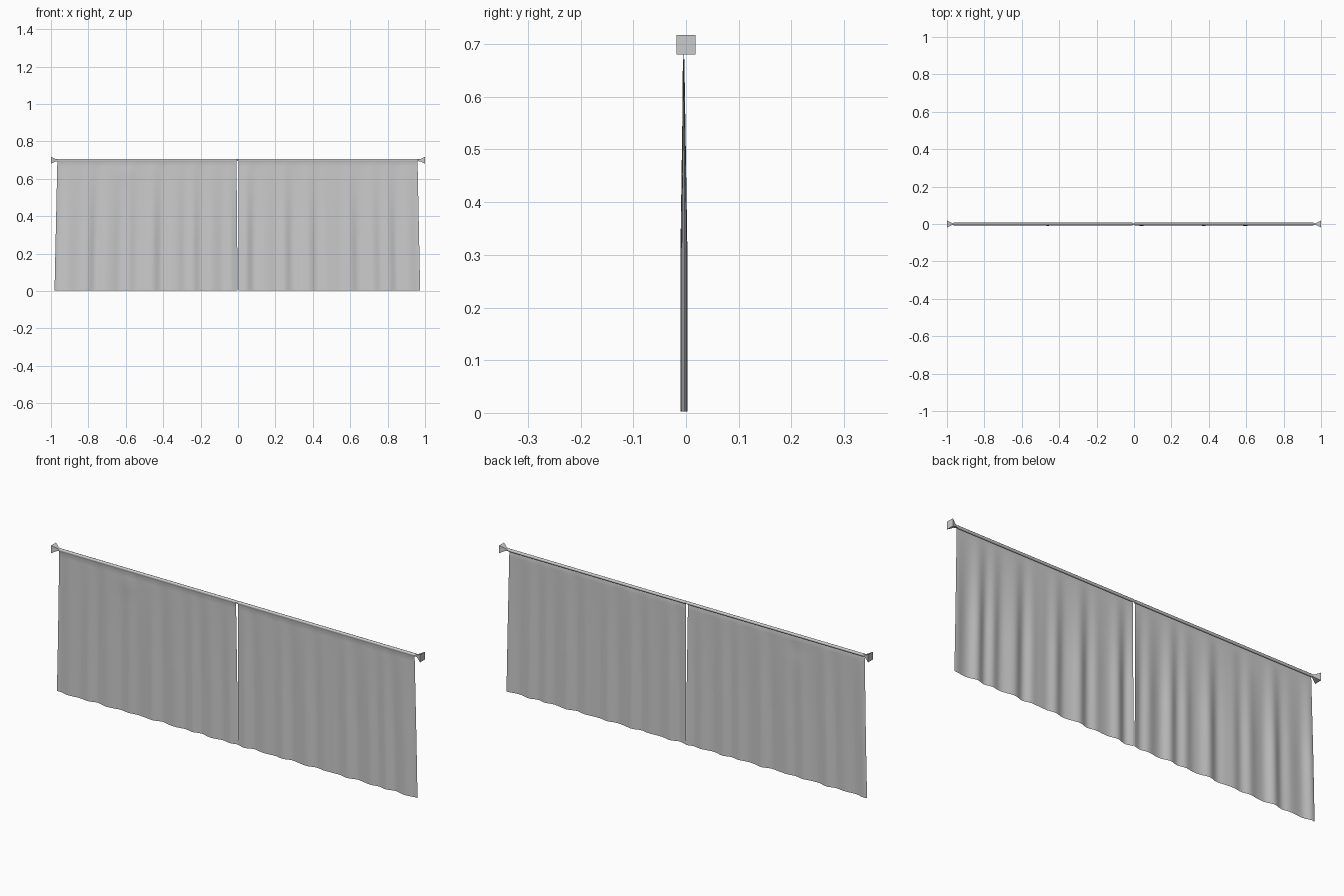
import bpy, bmesh, math

if "Cube" in bpy.data.objects:
    bpy.data.objects.remove(bpy.data.objects["Cube"])

ROD_Z = 0.70


def mesh_object(name, verts, faces, angle=60):
    me = bpy.data.meshes.new(name)
    me.from_pydata(verts, [], faces)
    ob = bpy.data.objects.new(name, me)
    bpy.context.collection.objects.link(ob)
    bm = bmesh.new()
    bm.from_mesh(me)
    bmesh.ops.recalc_face_normals(bm, faces=bm.faces)
    bm.to_mesh(me)
    bm.free()
    bpy.context.view_layer.objects.active = ob
    ob.select_set(True)
    bpy.ops.object.shade_smooth_by_angle(angle=math.radians(angle))
    ob.select_set(False)
    return ob


# Rod
bpy.ops.mesh.primitive_cylinder_add(vertices=16, radius=0.0055, depth=1.95,
                                    location=(0, 0, ROD_Z),
                                    rotation=(0, math.pi / 2, 0))
rod = bpy.context.object
rod.name = "curtain_rod"
bpy.ops.object.shade_smooth_by_angle(angle=math.radians(40))


# Square finials flaring outwards from the rod ends
def finial(name, side):
    rings = [(0.966, 0.005), (0.974, 0.006), (0.999, 0.0185), (1.0, 0.0185)]
    verts, faces = [], []
    for x, h in rings:
        for sy, sz in ((-1, -1), (1, -1), (1, 1), (-1, 1)):
            verts.append((side * x, sy * h, ROD_Z - 0.001 + sz * h))
    for r in range(len(rings) - 1):
        for k in range(4):
            a, b = r * 4 + k, r * 4 + (k + 1) % 4
            faces.append((a, b, b + 4, a + 4))
    faces += [(0, 1, 2, 3), (12, 13, 14, 15)]
    return mesh_object(name, verts, faces, 30)


finial("finial_left", -1)
finial("finial_right", 1)


# Curtain: sheet wrapped over the rod, with folds that deepen downwards
def curtain(name, top, bottom, phase, dimple):
    cols, drops, r = 120, 28, 0.0072
    profile = []
    for i in range(13):
        a = math.radians(-95 + 310 * i / 12)
        profile.append((r * math.cos(a), ROD_Z - 0.001 + r * math.sin(a), 0.0))
    z0 = ROD_Z - 0.011
    for i in range(drops + 1):
        t = i / drops
        profile.append((-0.0042, z0 + (0.004 - z0) * t, t))
    verts, faces = [], []
    for y, z, t in profile:
        depth = min(1.0, 0.12 + 1.5 * t) if t > 0 else 0
        for c in range(cols + 1):
            u = c / cols
            x = (top[0] + (bottom[0] - top[0]) * t) * (1 - u)
            x += (top[1] + (bottom[1] - top[1]) * t) * u
            fold = (0.55 * math.sin(2 * math.pi * 9 * u + phase + 0.9 * math.sin(7 * u))
                    + 0.3 * math.sin(2 * math.pi * 5.3 * u + 2 * phase)
                    + 0.15 * math.sin(2 * math.pi * 14 * u + 1))
            yy = y + 0.0075 * fold * depth
            if dimple and t > 0:
                d2 = ((x + 0.6) / 0.05) ** 2 + ((z - 0.63) / 0.04) ** 2
                yy -= 0.002 * math.exp(-d2)
            verts.append((x, yy, z - 0.003 * t * abs(u - 0.5)))
    n = cols + 1
    for i in range(len(profile) - 1):
        for c in range(cols):
            a = i * n + c
            faces.append((a, a + 1, a + n + 1, a + n))
    return mesh_object(name, verts, faces, 80)


curtain("curtain_left", (-0.966, -0.008), (-0.981, -0.002), 0.4, True)
curtain("curtain_right", (0.003, 0.960), (0.002, 0.974), 2.1, False)
